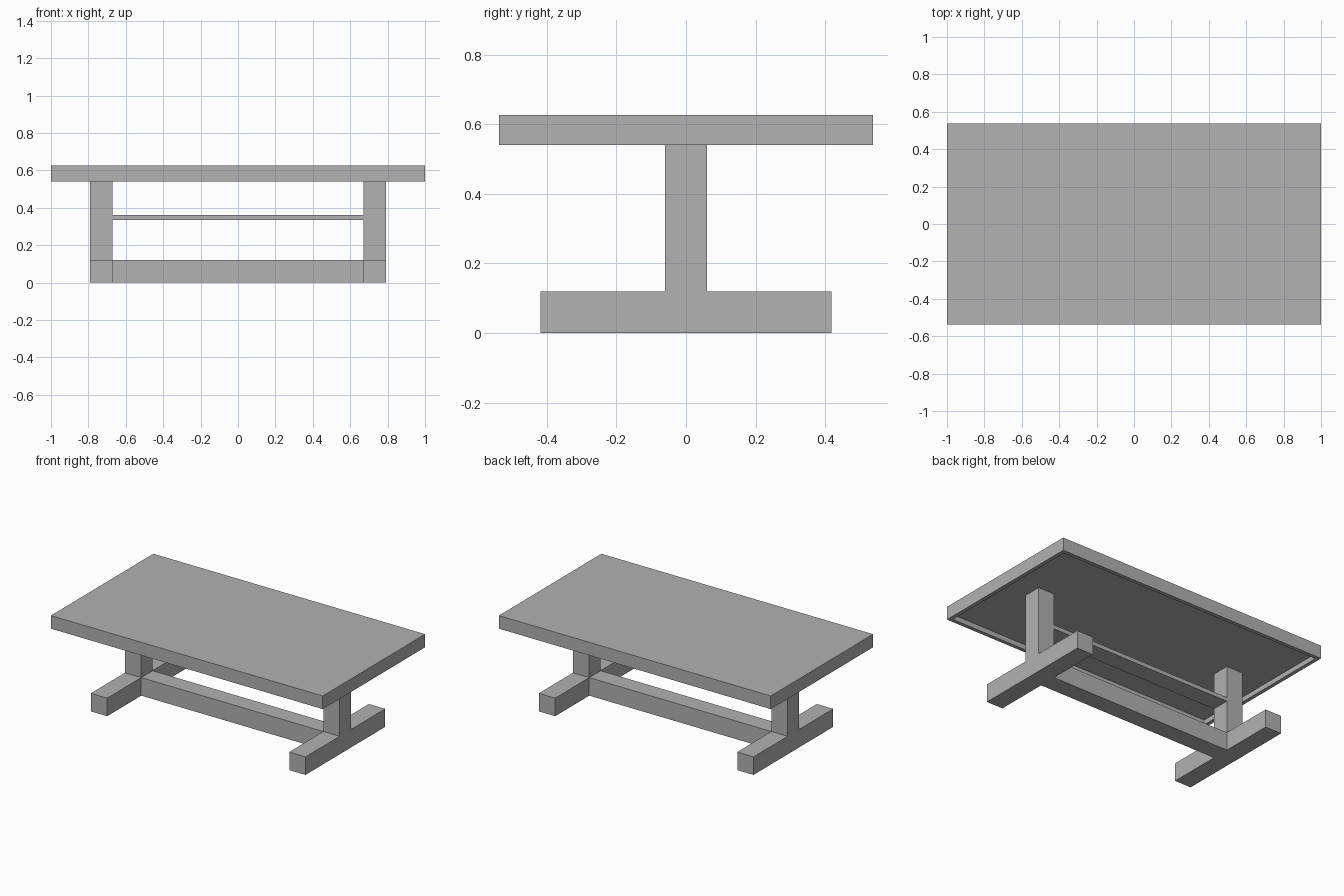
import bpy
import bmesh

cube = bpy.data.objects.get("Cube")
if cube:
    bpy.data.objects.remove(cube, do_unlink=True)

# One plain grey for the whole table
grey = bpy.data.materials.new("plain grey")
grey.use_nodes = True
colour = (0.445, 0.445, 0.445, 1)
grey.diffuse_color = colour
grey.node_tree.nodes["Principled BSDF"].inputs["Base Color"].default_value = colour

LENGTH, DEPTH = 2.0, 1.076
TOP_LOW, TOP_HIGH = 0.54, 0.627
RIM, RECESS = 0.035, 0.033
BEAM = 0.12          # square section of the timbers
INNER = 0.67         # inside face of the trestles
LEG_X = INNER + BEAM / 2


def box(name, x, y, z_low, z_high, centre_x=0):
    """Flat-shaded box; returns its object and an open bmesh."""
    bm = bmesh.new()
    bmesh.ops.create_cube(bm, size=1)
    for v in bm.verts:
        v.co.x = v.co.x * x + centre_x
        v.co.y *= y
        v.co.z = z_high if v.co.z > 0 else z_low
    mesh = bpy.data.meshes.new(name)
    mesh.materials.append(grey)
    obj = bpy.data.objects.new(name, mesh)
    bpy.context.collection.objects.link(obj)
    return obj, bm


def finish(obj, bm):
    bm.to_mesh(obj.data)
    bm.free()


# Tabletop, with its underside sunk inside a rim
top, bm = box("tabletop", LENGTH, DEPTH, TOP_LOW, TOP_HIGH)
bm.normal_update()
under = min(bm.faces, key=lambda f: f.normal.z)
bmesh.ops.inset_region(bm, faces=[under], thickness=RIM)
rim_edge = [(v, v.co.copy()) for v in under.verts]
sunk = bmesh.ops.extrude_discrete_faces(bm, faces=[under])["faces"][0]
bmesh.ops.translate(bm, verts=sunk.verts[:], vec=(0, 0, RECESS))
bmesh.ops.recalc_face_normals(bm, faces=bm.faces[:])
finish(top, bm)

# Trestle at each end: a foot across and an upright leg
for side, sign in (("left", 1), ("right", -1)):
    finish(*box(side + "_foot", BEAM, 0.836, 0, BEAM, sign * LEG_X))
    finish(*box(side + "_leg", BEAM, BEAM, BEAM, TOP_LOW + RECESS, sign * LEG_X))

# Floor beam and thin board between the trestles
finish(*box("floor_beam", 2 * INNER, BEAM, 0, BEAM))
finish(*box("stretcher_board", 2 * INNER, BEAM, 0.335, 0.362))
